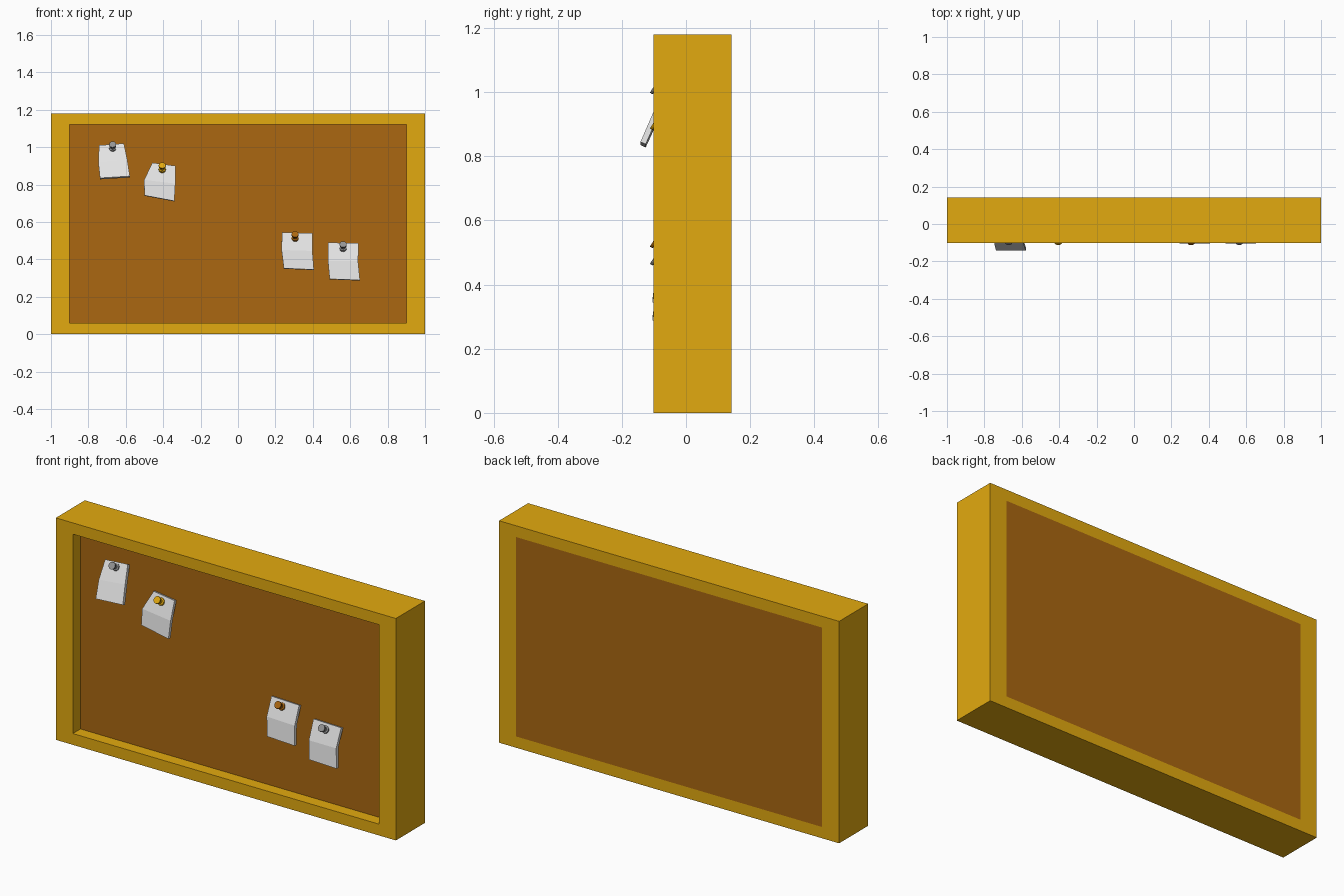
import bpy, bmesh, math
from mathutils import Vector, Matrix

if "Cube" in bpy.data.objects:
    bpy.data.objects.remove(bpy.data.objects["Cube"])


def material(name, srgb):
    m = bpy.data.materials.new(name)
    lin = [((c + 0.055) / 1.055) ** 2.4 if c > 0.04 else c / 12.92 for c in srgb]
    m.diffuse_color = (*lin, 1)
    m.use_nodes = True
    m.node_tree.nodes["Principled BSDF"].inputs["Base Color"].default_value = m.diffuse_color
    return m


GOLD = material("golden wood", (0.89, 0.665, 0.06))
CORK = material("brown cork", (0.67, 0.405, 0.065))
PAPER = material("white paper", (0.89, 0.89, 0.89))
GREY = material("grey pin", (0.58, 0.58, 0.58))


def make_object(name, bm, mat):
    mesh = bpy.data.meshes.new(name)
    bm.to_mesh(mesh)
    bm.free()
    mesh.materials.append(mat)
    ob = bpy.data.objects.new(name, mesh)
    bpy.context.collection.objects.link(ob)
    return ob


# Frame: rectangular ring extruded through its depth
def rect(bm, hx, z0, z1, y):
    return [bm.verts.new((x, y, z)) for x, z in ((-hx, z0), (hx, z0), (hx, z1), (-hx, z1))]


bm = bmesh.new()
loops = [rect(bm, 1.0, 0.0, 1.18, -0.102), rect(bm, 1.0, 0.0, 1.18, 0.142),
         rect(bm, 0.9, 0.06, 1.12, 0.142), rect(bm, 0.9, 0.06, 1.12, -0.102)]
for k in range(4):
    a, b = loops[k], loops[(k + 1) % 4]
    for i in range(4):
        j = (i + 1) % 4
        bm.faces.new((a[i], a[j], b[j], b[i]))
bmesh.ops.recalc_face_normals(bm, faces=bm.faces)
make_object("frame", bm, GOLD)

# Cork board: recessed at the front, flush at the back
bm = bmesh.new()
bmesh.ops.create_cube(bm, size=1, matrix=Matrix.Translation((0, 0.052, 0.59))
                      @ Matrix.Diagonal((1.8, 0.18, 1.06, 1)))
make_object("cork_board", bm, CORK)


# Paper note: rows of (left x, left z, right x, right z, y) from top to bottom
def note(name, rows):
    bm = bmesh.new()
    prev = None
    for xl, zl, xr, zr, y in rows:
        row = [bm.verts.new((xl, y, zl)), bm.verts.new((xr, y, zr))]
        if prev:
            bm.faces.new((prev[0], row[0], row[1], prev[1]))
        prev = row
    ob = make_object(name, bm, PAPER)
    mod = ob.modifiers.new("thickness", 'SOLIDIFY')
    mod.thickness = 0.018
    mod.offset = -1


note("note_1", [(-0.743, 1.01, -0.61, 1.02, -0.055),
                (-0.747, 0.92, -0.592, 0.935, -0.103),
                (-0.738, 0.835, -0.578, 0.845, -0.142)])
note("note_2", [(-0.458, 0.917, -0.335, 0.9, -0.055),
                (-0.502, 0.825, -0.335, 0.805, -0.088),
                (-0.5, 0.742, -0.34, 0.712, -0.099)])
note("note_3", [(0.235, 0.545, 0.398, 0.54, -0.055),
                (0.233, 0.45, 0.398, 0.445, -0.092),
                (0.245, 0.352, 0.406, 0.345, -0.105)])
note("note_4", [(0.482, 0.49, 0.645, 0.486, -0.055),
                (0.481, 0.39, 0.642, 0.39, -0.092),
                (0.49, 0.295, 0.652, 0.289, -0.105)])


# Push pin: lathed flange, waist and head, leaning upward
def pin(name, x, z, mat):
    profile = [(0.019, -0.008), (0.019, 0.008), (0.012, 0.011),
               (0.012, 0.03), (0.019, 0.034), (0.019, 0.043)]
    axis = Vector((0, -math.cos(math.radians(32)), math.sin(math.radians(32))))
    mat4 = Matrix.Translation((x, -0.066, z)) @ axis.to_track_quat('Z', 'Y').to_matrix().to_4x4()
    bm = bmesh.new()
    n = 12
    rings = [[bm.verts.new(mat4 @ Vector((r * math.cos(2 * math.pi * i / n),
                                          r * math.sin(2 * math.pi * i / n), h)))
              for i in range(n)] for r, h in profile]
    for a, b in zip(rings, rings[1:]):
        for i in range(n):
            j = (i + 1) % n
            bm.faces.new((a[i], a[j], b[j], b[i]))
    bm.faces.new(rings[0][::-1])
    bm.faces.new(rings[-1])
    bmesh.ops.recalc_face_normals(bm, faces=bm.faces)
    make_object(name, bm, mat)


pin("pin_1", -0.67, 0.992, GREY)
pin("pin_2", -0.405, 0.88, GOLD)
pin("pin_3", 0.305, 0.512, CORK)
pin("pin_4", 0.562, 0.458, GREY)
